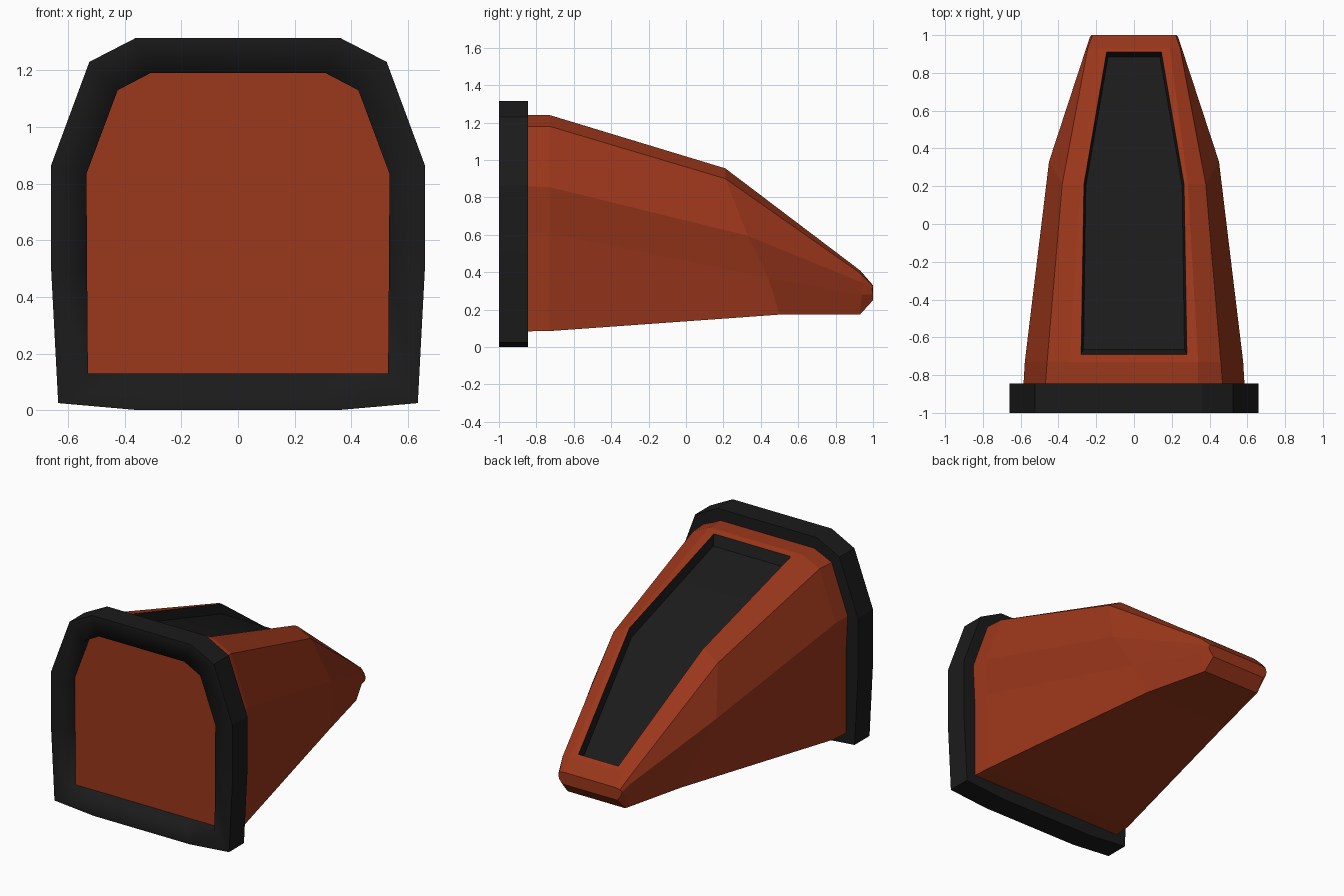
import bpy
import bmesh

if "Cube" in bpy.data.objects:
    bpy.data.objects.remove(bpy.data.objects["Cube"])


def material(name, color):
    m = bpy.data.materials.new(name)
    m.diffuse_color = color
    m.use_nodes = True
    m.node_tree.nodes["Principled BSDF"].inputs["Base Color"].default_value = m.diffuse_color
    return m


ORANGE = material("orange_paint", (0.33, 0.038, 0.011, 1))
DARK = material("dark_rubber", (0.011, 0.011, 0.011, 1))


def finish(bm, name, mats):
    bmesh.ops.recalc_face_normals(bm, faces=bm.faces[:])
    me = bpy.data.meshes.new(name)
    bm.to_mesh(me)
    bm.free()
    for m in mats:
        me.materials.append(m)
    ob = bpy.data.objects.new(name, me)
    bpy.context.collection.objects.link(ob)
    return ob


def mirrored_loop(bm, half):
    """Right half points (top to bottom) followed by their mirror images."""
    right = [bm.verts.new(p) for p in half]
    left = [bm.verts.new((-x, y, z)) for x, y, z in reversed(half)]
    return right + left


def bridge(bm, a, b, skip=(), mat=0, smooth=False):
    n = len(a)
    for i in range(n):
        if i not in skip:
            j = (i + 1) % n
            f = bm.faces.new((a[i], a[j], b[j], b[i]))
            f.material_index = mat
            f.smooth = smooth


# Rectangular-arched frame at the front, its front lip softly shaded
outer = [(0.36, 1.315), (0.525, 1.23), (0.66, 0.865), (0.66, 0.5), (0.635, 0.025), (0.35, 0.0)]
inner = [(0.31, 1.19), (0.425, 1.13), (0.535, 0.835), (0.533, 0.5), (0.53, 0.13), (0.3, 0.13)]
bm = bmesh.new()
rings = [mirrored_loop(bm, [(x, y, z) for x, z in prof])
         for prof, y in ((outer, -1), (outer, -0.845), (inner, -0.845), (inner, -1))]
for k in range(4):
    bridge(bm, rings[k], rings[(k + 1) % 4], smooth=k > 1)
for a, b in zip(rings[0], rings[0][1:] + rings[0][:1]):
    bm.edges.get((a, b)).smooth = False
finish(bm, "front_frame", [DARK])

# Tapered body: half sections from the front panel to the nose tip
sections = [
    [(0.34, -0.93, 1.24), (0.475, -0.93, 1.18), (0.59, -0.93, 0.86), (0.577, -0.93, 0.61), (0.577, -0.93, 0.083)],
    [(0.34, -0.73, 1.24), (0.46, -0.73, 1.18), (0.578, -0.73, 0.855), (0.565, -0.73, 0.61), (0.562, -0.73, 0.085)],
    [(0.285, 0.21, 0.955), (0.38, 0.21, 0.90), (0.45, 0.33, 0.595), (0.375, 0.44, 0.37), (0.315, 0.5, 0.173)],
    [(0.19, 0.93, 0.41), (0.245, 0.93, 0.395), (0.25, 0.94, 0.345), (0.24, 0.94, 0.28), (0.21, 0.93, 0.173)],
    [(0.19, 1.0, 0.33), (0.22, 1.0, 0.325), (0.232, 0.993, 0.31), (0.225, 1.0, 0.28), (0.2, 1.0, 0.25)],
]
bm = bmesh.new()
loops = [mirrored_loop(bm, s) for s in sections]
last = len(loops[0]) - 1
for k in range(4):
    # the top strip of the two middle bays is left open for the window
    bridge(bm, loops[k], loops[k + 1], skip=(last,) if k in (1, 2) else ())
bm.faces.new(loops[0])
bm.faces.new(loops[-1])

# Sunken dark window in the top of the body
rim = [(0.28, -0.69, 1.228), (0.265, 0.21, 0.955), (0.145, 0.91, 0.425)]
floor = [(0.267, -0.665, 1.16), (0.255, 0.20, 0.895), (0.137, 0.885, 0.378)]
border = [loops[k][0] for k in (1, 2, 3)] + [loops[k][last] for k in (3, 2, 1)]
rim_loop = mirrored_loop(bm, rim)
floor_loop = mirrored_loop(bm, floor)
bridge(bm, border, rim_loop)
bridge(bm, rim_loop, floor_loop, mat=1)
for ids in ((0, 1, 4, 5), (1, 2, 3, 4)):
    f = bm.faces.new([floor_loop[i] for i in ids])
    f.material_index = 1
    f.smooth = True
finish(bm, "tapered_body", [ORANGE, DARK])
